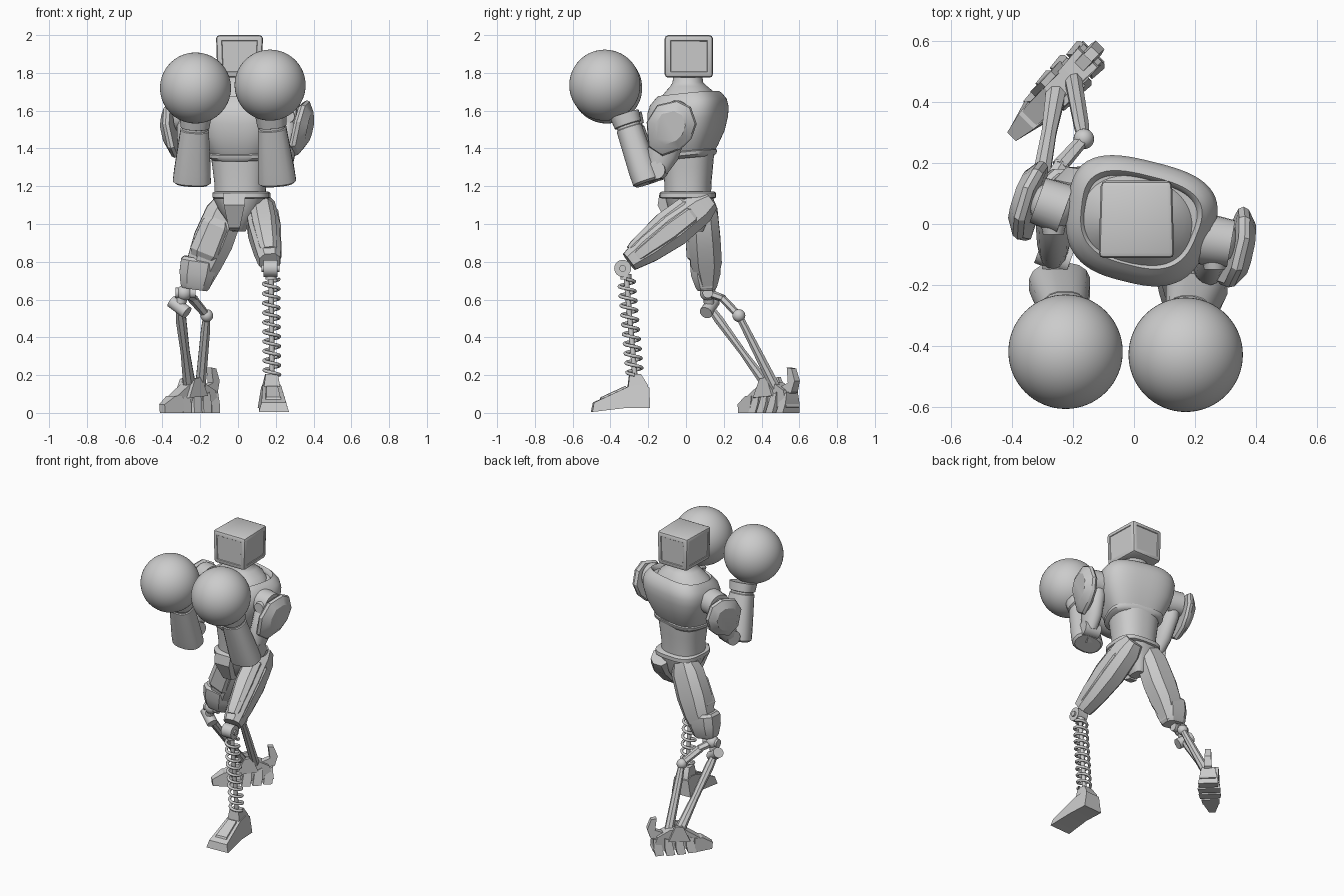
import bpy, bmesh, math
from mathutils import Vector, Matrix

cube = bpy.data.objects.get("Cube")
if cube:
    bpy.data.objects.remove(cube)

GREY = (0.6, 0.6, 0.6, 1)
mat = bpy.data.materials.new("plain grey")
mat.use_nodes = True
mat.diffuse_color = GREY
mat.node_tree.nodes["Principled BSDF"].inputs["Base Color"].default_value = GREY


def finish(name, bm, angle=35):
    bmesh.ops.recalc_face_normals(bm, faces=bm.faces)
    me = bpy.data.meshes.new(name)
    bm.to_mesh(me)
    bm.free()
    ob = bpy.data.objects.new(name, me)
    bpy.context.collection.objects.link(ob)
    me.materials.append(mat)
    bpy.ops.object.select_all(action="DESELECT")
    ob.select_set(True)
    bpy.context.view_layer.objects.active = ob
    bpy.ops.object.shade_smooth_by_angle(angle=math.radians(angle))


def skin(bm, rings):
    n = len(rings[0])
    vs = [[bm.verts.new(p) for p in r] for r in rings]
    for r, s in zip(vs, vs[1:]):
        for i in range(n):
            bm.faces.new((r[i], r[(i + 1) % n], s[(i + 1) % n], s[i]))
    bm.faces.new(vs[0][::-1])
    bm.faces.new(vs[-1])


def oval(w, d, n, power):
    """Rounded-box outline; a higher power is squarer."""
    out = []
    for i in range(n):
        a = 2 * math.pi * (i + 0.5) / n
        c, s = math.cos(a), math.sin(a)
        out.append((w * math.copysign(abs(c) ** (2 / power), c),
                    d * math.copysign(abs(s) ** (2 / power), s)))
    return out


def limb(name, a, b, prof, n=8, power=2, angle=35):
    """Loft along a to b; prof rows are (t, half width, half depth)."""
    a, b = Vector(a), Vector(b)
    z = (b - a).normalized()
    y = z.cross(Vector((1, 0, 0))).normalized()
    x = y.cross(z)
    bm = bmesh.new()
    skin(bm, [[a.lerp(b, t) + x * u + y * v for u, v in oval(w, d, n, power)]
              for t, w, d in prof])
    finish(name, bm, angle)


def rod(name, a, b, r, r2=None, n=12):
    """Round bar; thickness is measured across its own axis."""
    a, b = Vector(a), Vector(b)
    bm = bmesh.new()
    bmesh.ops.create_cone(bm, cap_ends=True, segments=n, radius1=r, radius2=r2 or r,
                          depth=(b - a).length)
    turn = (b - a).to_track_quat("Z", "Y").to_matrix().to_4x4()
    bmesh.ops.transform(bm, matrix=Matrix.Translation((a + b) / 2) @ turn, verts=bm.verts)
    finish(name, bm)


def trunk(name, rows, centre, turn=0, power=2.5, n=40, tilt=0.0, widen=0.0):
    """Loft of level rings, wider at the back; rows are (z, half width, half depth, y shift)."""
    bm = bmesh.new()
    rot = Matrix.Rotation(math.radians(turn), 3, "Z")
    rings = []
    for z, w, d, sy in rows:
        ring = [Vector((u * (1 + widen * v / d), v + sy, z + tilt * v))
                for u, v in oval(w, d, n, power)]
        rings.append([rot @ p + Vector((*centre, 0)) for p in ring])
    skin(bm, rings)
    finish(name, bm, 40)


def ball(name, c, r, seg=48):
    bm = bmesh.new()
    bmesh.ops.create_uvsphere(bm, u_segments=seg, v_segments=seg // 2, radius=r)
    bmesh.ops.translate(bm, vec=c, verts=bm.verts)
    finish(name, bm)


def prism(name, pts, place=Matrix()):
    """Side profile of (y, z, half width) points, mirrored across x."""
    bm = bmesh.new()
    skin(bm, [[place @ Vector((s * w, y, z)) for y, z, w in pts] for s in (-1, 1)])
    finish(name, bm, 25)


# Boxy head with a recessed screen and side panels
bm = bmesh.new()
bmesh.ops.create_cube(bm, size=1)
bmesh.ops.scale(bm, vec=(0.25, 0.255, 0.225), verts=bm.verts)
for v in bm.verts:
    if v.co.z < 0:
        v.co.x *= 0.94
    if v.co.y > 0:
        v.co.x *= 0.94
bmesh.ops.bevel(bm, geom=bm.edges[:], offset=0.018, segments=2, affect="EDGES", profile=0.5)
bm.normal_update()
panels = [f for f in bm.faces if f.calc_area() > 0.02 and abs(f.normal.z) < 0.5]
bmesh.ops.inset_individual(bm, faces=panels, thickness=0.016, depth=0)
bmesh.ops.inset_individual(bm, faces=panels, thickness=0.004, depth=-0.004)
bmesh.ops.translate(bm, vec=(0.008, 0.015, 1.887), verts=bm.verts)
finish("head", bm, 25)

# Neck, trapezius, chest shell, abdomen and hips
TURN = -14
trunk("neck", [(1.64, .2, .16, .01), (1.7, .155, .125, .02), (1.73, .105, .095, .015),
               (1.75, .085, .08, .01), (1.79, .078, .075, .01)], (0.005, 0), TURN, 2.2)
trunk("chest", [(1.345, .155, .135, .0), (1.36, .175, .15, 0), (1.378, .178, .153, 0),
                (1.383, .171, .146, 0), (1.41, .187, .16, 0), (1.48, .22, .188, .003),
                (1.55, .238, .2, .006), (1.6, .242, .202, .008), (1.645, .23, .19, .01),
                (1.675, .207, .166, .012), (1.69, .195, .15, .012), (1.68, .185, .14, .012),
                (1.66, .18, .135, .012)], (0.014, 0), TURN, 2.9, 56, 0.1, 0.1)
trunk("abdomen", [(1.15, .135, .122, 0), (1.22, .137, .124, 0), (1.3, .147, .132, 0),
                  (1.4, .16, .14, 0)], (0.012, 0.01), -6, 2.4)
trunk("belt", [(1.135, .14, .135, 0), (1.14, .152, .148, 0), (1.165, .152, .148, 0),
               (1.172, .14, .137, 0)], (0.018, 0.01), -4, 3.2)
trunk("pelvis", [(0.96, .035, .05, .02), (1.0, .055, .08, .01), (1.08, .11, .115, 0),
                 (1.14, .14, .13, 0)], (0.005, 0.02), 0, 2.8, 16)
prism("front_guard", [(-.14, 1.165, .06), (-.15, 1.1, .055), (-.09, .98, .03), (-.03, .965, .025),
                      (-.03, 1.165, .06)], Matrix.Translation((-0.02, 0, 0)))

# Arms: shoulder, upper arm, guard plate, forearm and round glove
ARMS = {
    "left": dict(s=1, shoulder=(.265, -.055, 1.57), elbow=(.24, -.15, 1.285), low=(.208, -.205, 1.215),
                 wrist=(.174, -.325, 1.58), glove=(.17, -.43, 1.735), plate=(.36, -.075, 1.51), yaw=-10),
    "right": dict(s=-1, shoulder=(-.265, .06, 1.57), elbow=(-.265, -.1, 1.285), low=(-.245, -.195, 1.215),
                  wrist=(-.225, -.31, 1.57), glove=(-.225, -.42, 1.72), plate=(-.36, .09, 1.5), yaw=-20),
}
for side, A in ARMS.items():
    s = A["s"]
    sh, el = Vector(A["shoulder"]), Vector(A["elbow"])
    rot = Matrix.Rotation(math.radians(A["yaw"]), 3, "Z")
    out = rot @ Vector((s, 0, 0))
    ball(side + "_shoulder", sh, 0.078, 24)
    rod(side + "_shoulder_ring", sh - out * .04, sh + out * .055, .085, .078, 24)
    rod(side + "_shoulder_bolt", sh + Vector((0, -.06, 0)), sh + Vector((0, -.095, 0)), .042, .034, 16)
    limb(side + "_upper_arm", sh, el, [(0, .05, .06), (.25, .06, .085), (.7, .055, .085), (1, .045, .055)], 14)
    rod(side + "_elbow", el - out * .06, el + out * .05, .048, n=16)
    low, wrist = Vector(A["low"]), Vector(A["wrist"])
    limb(side + "_elbow_link", el, low + Vector((0, 0, .04)), [(0, .045, .045), (1, .05, .045)], 8)
    limb(side + "_forearm", low, wrist, [(0, .088, .062), (.03, .102, .076), (.2, .098, .077),
         (.8, .076, .07), (.81, .07, .064), (.84, .07, .064), (.85, .078, .074), (1, .084, .08)], 16, 2.5)
    ball(side + "_glove", A["glove"], 0.188, 64)
    # Guard plate: curved shell from an outline in (y, z), foot tucked inward
    outline = [(.03, .145), (.1, .11), (.13, .02), (.1, -.06), (.04, -.115), (-.06, -.15),
               (-.135, -.1), (-.14, .03), (-.08, .12)]
    bm = bmesh.new()
    rings = []
    for off, k in ((-.035, .5), (-.02, .92), (0, 1), (.016, .95), (.036, .6)):
        ring = []
        for y, z in outline:
            x = s * (off + .3 * min(0, z * k) - 1.3 * (y * k) ** 2)
            ring.append(rot @ Vector((x, y * k, z * k)) + Vector(A["plate"]))
        rings.append(ring)
    skin(bm, rings)
    finish(side + "_arm_plate", bm, 30)

# Thighs with raised panels
hipL, kneeL = Vector((.115, .085, 1.09)), Vector((.168, -.3, .8))
hipR, kneeR = Vector((-.055, .085, 1.1)), Vector((-.225, .115, .68))
limb("left_thigh", hipL, kneeL, [(-.12, .06, .055), (.03, .083, .09), (.4, .088, .105),
     (.75, .075, .086), (.95, .064, .062), (1, .058, .056)], 8, 2.6, 20)
for name, o in (("left_thigh_outer_panel", (.03, 0, 0)), ("left_thigh_top_panel", (0, -.028, .042))):
    o = Vector(o)
    limb(name, hipL + o, kneeL + o * .7, [(.08, .04, .03), (.15, .064, .062), (.45, .066, .07),
         (.86, .05, .045), (.92, .04, .035)], 8, 3, 20)
limb("right_thigh", hipR, kneeR, [(-.08, .07, .06), (.1, .105, .085), (.45, .113, .09),
     (.7, .1, .088), (1, .078, .05)], 8, 2.6, 20)
shift = Vector((-.015, -.02, 0))
limb("right_thigh_panel", hipR + shift, kneeR + shift,
     [(.15, .06, .06), (.25, .085, .082), (.6, .09, .085), (.68, .07, .06)], 8, 3, 20)
limb("right_knee_cap", (-.205, .1, .82), (-.23, .108, .655), [(0, .085, .07), (.1, .1, .085),
     (.5, .098, .082), (.9, .082, .06), (1, .07, .05)], 8, 3, 20)

# Sprung left shin
rod("left_knee_disc", (.135, -.335, .765), (.21, -.335, .765), .045, n=24)
rod("left_knee_pin", (.125, -.335, .765), (.22, -.335, .765), .018)
top, bottom = Vector((.175, -.318, .735)), Vector((.18, -.27, .19))
rod("left_shin_rod", top, bottom, .014)
rod("left_spring_seat", top, top - Vector((0, 0, .03)), .03)
curve = bpy.data.curves.new("left_spring", "CURVE")
curve.dimensions = "3D"
curve.bevel_depth, curve.bevel_resolution = .009, 2
spline = curve.splines.new("POLY")
turns, steps = 10, 20
spline.points.add(turns * steps)
for i, p in enumerate(spline.points):
    a = 2 * math.pi * i / steps
    c = top.lerp(bottom, .05 + .93 * i / (turns * steps))
    p.co = (c.x + .041 * math.cos(a), c.y + .041 * math.sin(a), c.z, 1)
spring = bpy.data.objects.new("left_spring", curve)
bpy.context.collection.objects.link(spring)
curve.materials.append(mat)
bpy.ops.object.select_all(action="DESELECT")
spring.select_set(True)
bpy.context.view_layer.objects.active = spring
bpy.ops.object.convert(target="MESH")

# Left foot
place = Matrix.Translation((.178, -.27, 0)) @ Matrix.Rotation(math.radians(3), 4, "Z") \
    @ Matrix.Translation((0, .27, 0))
prism("left_foot", [(-.195, .025, .07), (-.195, .135, .052), (-.24, .15, .047), (-.305, .14, .05),
                    (-.49, .055, .065), (-.5, .005, .08), (-.33, .025, .07)], place)
prism("left_ankle", [(-.2, .12, .048), (-.205, .15, .045), (-.24, .205, .033), (-.3, .205, .033),
                     (-.31, .12, .045)], place)
prism("left_foot_panel", [(-.32, .12, .035), (-.32, .143, .03), (-.45, .083, .038), (-.46, .06, .045)], place)

# Right shin linkage
bolt, joint, hinge = Vector((-.31, .125, .56)), Vector((-.165, .28, .515)), Vector((-.285, .115, .635))
ball("right_knee_ball", hinge, .042, 20)
rod("right_knee_pin", hinge - Vector((.045, 0, 0)), hinge + Vector((.06, .0, 0)), .028)
rod("right_bolt", bolt - Vector((.04, -.02, -.03)), bolt + Vector((.04, -.02, -.03)), .035)
rod("right_bolt_link", hinge, bolt, .028)
limb("right_cross_link", hinge, (-.235, .2, .605), [(0, .03, .022), (1, .026, .02)], 6)
limb("right_rear_link", (-.245, .19, .61), joint, [(0, .028, .02), (1, .022, .02)], 6)
ball("right_joint", joint, .034, 20)
limb("right_front_rod", bolt, (-.255, .44, .13), [(0, .02, .02), (.15, .03, .026), (.55, .026, .02),
                                                  (1, .036, .03)], 8)
limb("right_rear_rod", joint, (-.2, .475, .13), [(0, .02, .02), (.2, .026, .022), (1, .03, .03)], 8)

# Right foot: clawed toe, segmented sole narrowing at both ends, and heel fin
heel = Matrix.Translation((-.25, .445, 0)) @ Matrix.Rotation(math.radians(-44), 4, "Z")
prism("right_foot_core", [(-.2, .02, .02), (-.2, .05, .02), (-.12, .1, .035), (-.03, .16, .035),
                          (.06, .16, .04), (.14, .12, .045), (.17, .03, .05)], heel)
prism("right_toe", [(-.215, 0, .02), (-.22, .045, .02), (-.15, .09, .035), (-.1, .09, .04),
                    (-.1, .0, .052)], heel)
for i, w in enumerate((.058, .07, .072, .064)):
    u = -.07 + i * .07
    prism("right_sole_%d" % (i + 1), [(u - .022, .09, w - .025), (u - .04, 0, w - .005), (u + .015, 0, w),
                                      (u + .025, .05, w - .01), (u + .024, .11, w - .022)], heel)
for label, x in (("inner", .045), ("outer", -.045)):
    prism("right_ankle_cheek_" + label, [(-.07, .08, .014), (-.025, .18, .011), (.025, .19, .011),
                                         (.07, .09, .014)], heel @ Matrix.Translation((x, 0, 0)))
prism("right_heel_fin", [(.12, .08, .025), (.1, .14, .02), (.15, .16, .02), (.14, .24, .018),
                         (.175, .235, .018), (.2, .17, .02), (.18, .11, .025)], heel)
